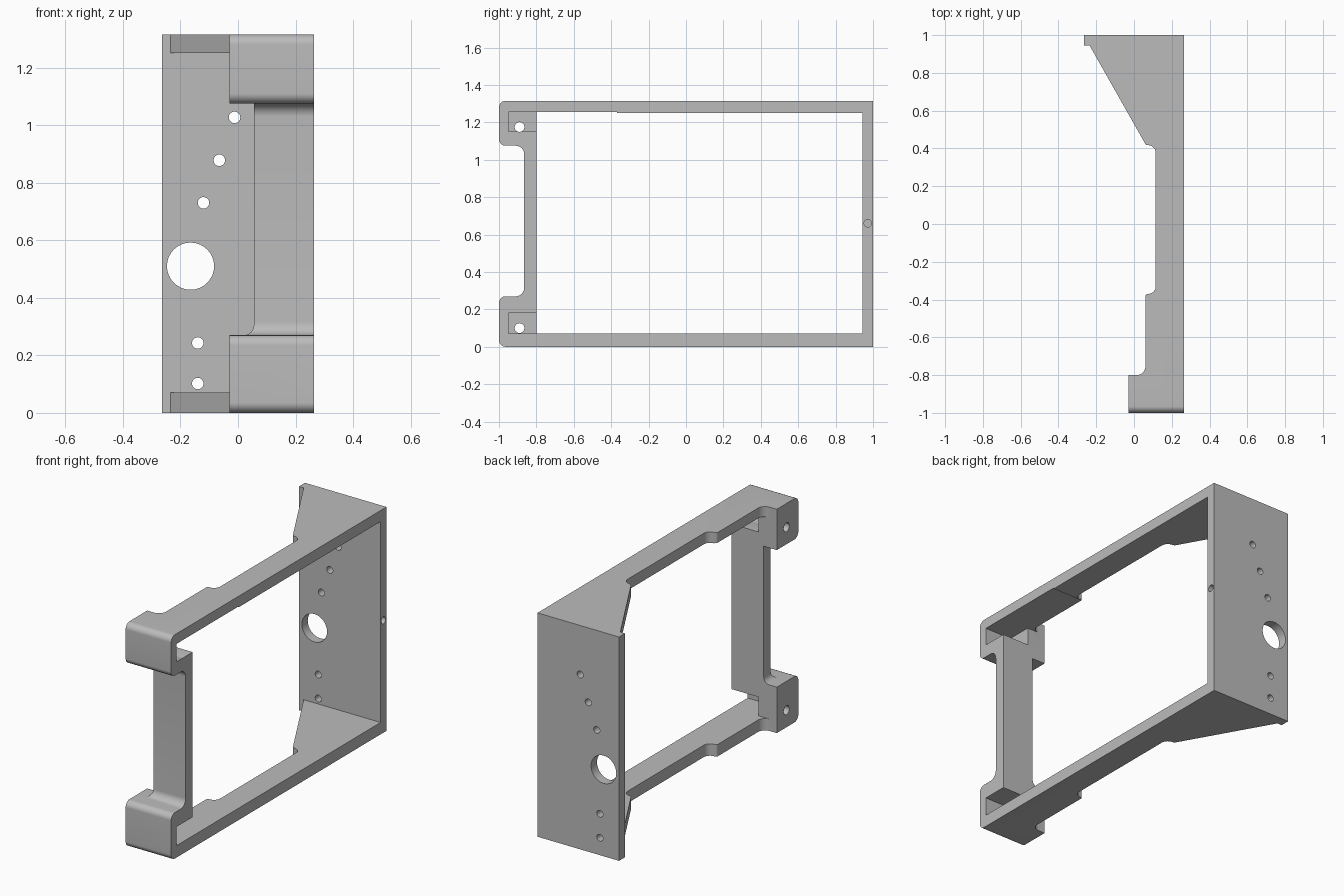
import bpy, bmesh, math
from mathutils import Vector

cube = bpy.data.objects.get("Cube")
if cube:
    bpy.data.objects.remove(cube, do_unlink=True)

grey = bpy.data.materials.new("mid grey")
grey.use_nodes = True
grey.diffuse_color = (0.5, 0.5, 0.5, 1)
grey.node_tree.nodes["Principled BSDF"].inputs["Base Color"].default_value = (0.5, 0.5, 0.5, 1)

HEIGHT = 1.315


def rounded(corners, steps=8):
    """Outline from (u, v) or (u, v, radius) corners, with arcs at the radii."""
    out = []
    for i, c in enumerate(corners):
        p = Vector(c[:2])
        if len(c) == 2:
            out.append(p)
            continue
        a = (Vector(corners[i - 1][:2]) - p).normalized()
        b = (Vector(corners[(i + 1) % len(corners)][:2]) - p).normalized()
        half = a.angle(b) / 2
        reach = c[2] / math.tan(half)
        centre = p + (a + b).normalized() * c[2] / math.sin(half)
        start, end = p + a * reach - centre, p + b * reach - centre
        for k in range(steps + 1):
            t = k / steps
            out.append(centre + start.slerp(end, t) if hasattr(start, "slerp_2d")
                       else centre + (start * (1 - t) + end * t).normalized() * c[2])
    return out


def circle(u, v, r, n=32):
    return [(u + r * math.cos(math.tau * k / n), v + r * math.sin(math.tau * k / n)) for k in range(n)]


def prism(name, outline, axis, lo, hi):
    """Extrude an outline along an axis: x uses (y, z), y uses (x, z), z uses (x, y)."""
    place = {"x": lambda u, v, w: (w, u, v),
             "y": lambda u, v, w: (u, w, v),
             "z": lambda u, v, w: (u, v, w)}[axis]
    bm = bmesh.new()
    face = bm.faces.new([bm.verts.new(place(u, v, lo)) for u, v in outline])
    ext = bmesh.ops.extrude_face_region(bm, geom=[face])
    shift = Vector(place(0, 0, hi - lo))
    bmesh.ops.translate(bm, vec=shift, verts=[g for g in ext["geom"] if isinstance(g, bmesh.types.BMVert)])
    bmesh.ops.recalc_face_normals(bm, faces=bm.faces)
    mesh = bpy.data.meshes.new(name)
    bm.to_mesh(mesh)
    bm.free()
    mesh.materials.append(grey)
    obj = bpy.data.objects.new(name, mesh)
    bpy.context.collection.objects.link(obj)
    return obj


def combine(target, tool, operation="DIFFERENCE"):
    mod = target.modifiers.new(operation, "BOOLEAN")
    mod.operation, mod.solver, mod.object = operation, "EXACT", tool
    bpy.context.view_layer.objects.active = target
    bpy.ops.object.modifier_apply(modifier=mod.name)
    bpy.data.objects.remove(tool, do_unlink=True)


def box(u0, u1, v0, v1):
    return [(u0, v0), (u1, v0), (u1, v1), (u0, v1)]


# Plan outline of the bracket, with the sloped rear wing and stepped inner edge
frame = prism("bracket_frame", rounded([
    (-0.265, 1), (0.265, 1), (0.265, -1), (-0.03, -1), (-0.03, -0.8),
    (0.06, -0.8, 0.045), (0.06, -0.37, 0.012), (0.115, -0.37, 0.04),
    (0.115, 0.41, 0.04), (0.062, 0.42), (-0.235, 0.945), (-0.265, 0.945)]), "z", 0, HEIGHT)

# Side outline: rounded front blocks with a recess between them
combine(frame, prism("side_outline", rounded([
    (1, 0), (1, HEIGHT), (-1, HEIGHT, 0.035), (-1, 1.075, 0.035), (-0.865, 1.075, 0.045),
    (-0.865, 0.27, 0.045), (-1, 0.27, 0.035), (-1, 0, 0.035)]), "x", -0.4, 0.4), "INTERSECT")

# Main window; the roof thickens slightly towards the rear
combine(frame, prism("window", [
    (-0.8, 0.07), (0.945, 0.07), (0.945, 1.25), (-0.37, 1.25), (-0.37, 1.255), (-0.8, 1.255)],
    "x", -0.4, 0.4))

# Narrow the front bar between the two blocks
combine(frame, prism("bar_trim", rounded([
    (-0.2, 0.27), (0.055, 0.27, 0.035), (0.055, 1.075), (-0.2, 1.075)]), "y", -1.1, -0.7))

# Corner pockets and their cross holes
for z0, z1, hole in ((0.07, 0.18, 0.1), (1.15, 1.255, 1.175)):
    combine(frame, prism("pocket", box(-0.95, -0.78, z0, z1), "x", 0.09, 0.4))
    combine(frame, prism("cross_hole", circle(-0.89, hole, 0.026), "x", -0.2, 0.4))

# Holes through the rear wall
for x, z, r in ((-0.012, 1.027, 0.02), (-0.065, 0.878, 0.02), (-0.12, 0.73, 0.02),
                (-0.165, 0.51, 0.082), (-0.14, 0.243, 0.02), (-0.14, 0.102, 0.02)):
    combine(frame, prism("wall_hole", circle(x, z, r), "y", 0.9, 1.1))

# Blind hole in the edge of the rear wall
combine(frame, prism("edge_hole", circle(0.972, 0.66, 0.02), "x", 0.16, 0.4))

# Smooth the fillets and hole walls, keep the edges crisp
bpy.ops.object.select_all(action="DESELECT")
frame.select_set(True)
bpy.context.view_layer.objects.active = frame
bpy.ops.object.shade_smooth_by_angle(angle=math.radians(30))
